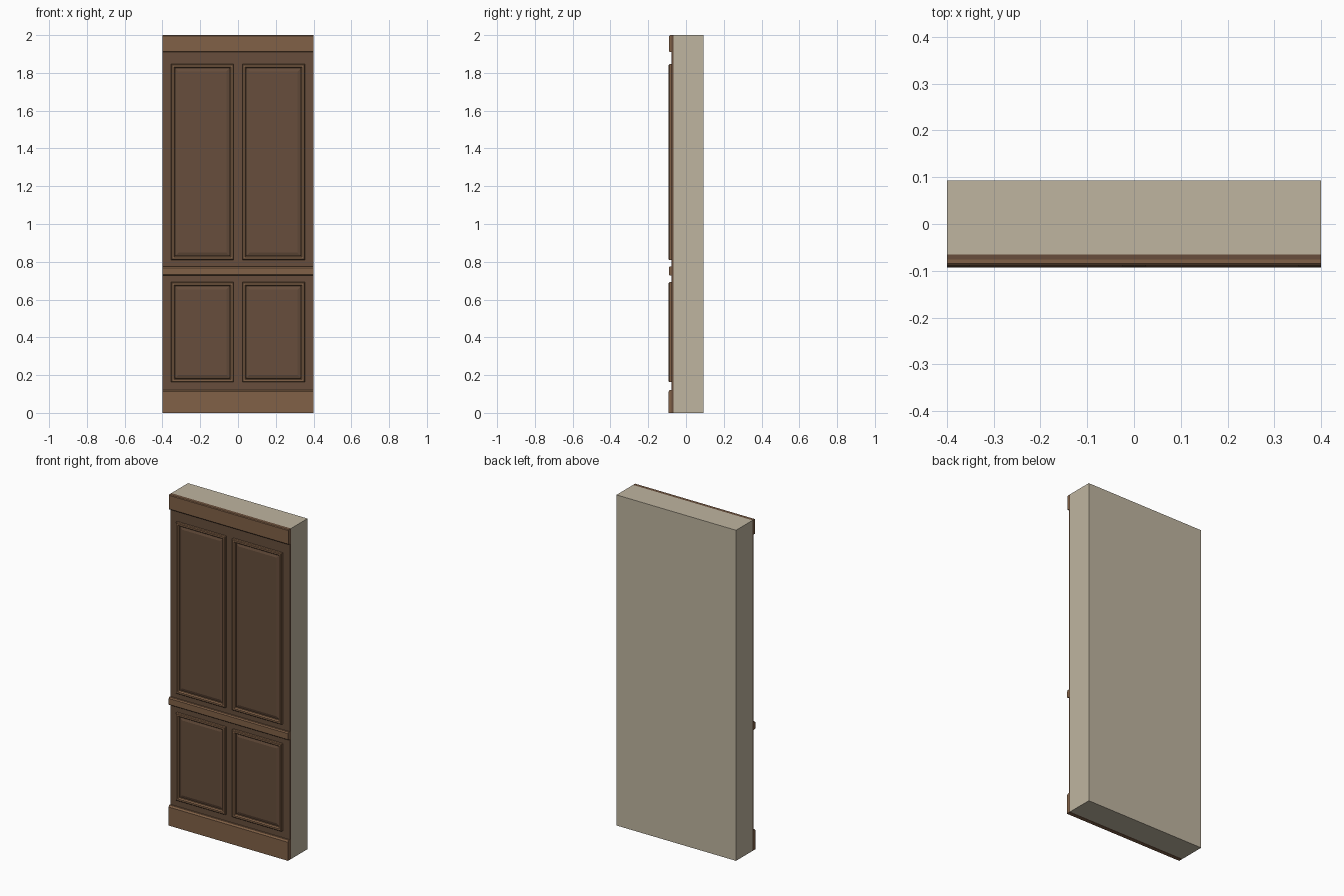
import bpy, bmesh

if "Cube" in bpy.data.objects:
    bpy.data.objects.remove(bpy.data.objects["Cube"])

def material(name, rgb):
    m = bpy.data.materials.new(name)
    m.diffuse_color = (*rgb, 1)
    m.use_nodes = True
    m.node_tree.nodes["Principled BSDF"].inputs["Base Color"].default_value = m.diffuse_color
    return m

PLASTER = material("plaster", (0.52, 0.46, 0.35))
DARK = material("dark_wood", (0.135, 0.076, 0.045))
TRIM = material("trim_wood", (0.22, 0.12, 0.063))
WALL_Y = -0.065
BOARD_Y = -0.076

def finish(name, bm, mat):
    bmesh.ops.recalc_face_normals(bm, faces=bm.faces)
    me = bpy.data.meshes.new(name)
    bm.to_mesh(me)
    bm.free()
    me.materials.append(mat)
    ob = bpy.data.objects.new(name, me)
    bpy.context.collection.objects.link(ob)
    return ob

def rail(name, profile, mat, half=0.4):
    """Extrude a closed (y, z) profile along x."""
    bm = bmesh.new()
    f = bm.faces.new([bm.verts.new((-half, y, z)) for y, z in profile])
    ext = bmesh.ops.extrude_face_region(bm, geom=[f])["geom"]
    for v in ext:
        if isinstance(v, bmesh.types.BMVert):
            v.co.x = half
    return finish(name, bm, mat)

def box(y0, y1, z0, z1):
    return [(y0, z0), (y1, z0), (y1, z1), (y0, z1)]

def rings(name, rect, profile, mat, closed):
    """Sweep (inset, y) steps round a rectangle; closed joins last to first."""
    x0, x1, z0, z1 = rect
    bm = bmesh.new()
    loops = [[bm.verts.new(p) for p in ((x0+d, y, z0+d), (x1-d, y, z0+d),
                                        (x1-d, y, z1-d), (x0+d, y, z1-d))]
             for d, y in profile]
    pairs = list(zip(loops, loops[1:]))
    if closed:
        pairs.append((loops[-1], loops[0]))
    else:
        bm.faces.new(loops[0])
        bm.faces.new(loops[-1])
    for a, b in pairs:
        for i in range(4):
            j = (i + 1) % 4
            bm.faces.new((a[i], a[j], b[j], b[i]))
    return finish(name, bm, mat)

# wall core and wood backing
rail("wall_core", box(WALL_Y, 0.093, 0, 2), PLASTER)
rail("backing_board", box(BOARD_Y, WALL_Y, 0, 2), DARK)

# horizontal mouldings with chamfered edges
B = BOARD_Y
rail("baseboard", [(B, 0), (-0.093, 0), (-0.093, 0.112), (-0.086, 0.122), (B, 0.122)], TRIM)
rail("chair_rail", [(B, 0.728), (-0.087, 0.728), (-0.091, 0.732), (-0.091, 0.768),
                    (-0.086, 0.775), (B, 0.775)], TRIM)
rail("top_rail", [(B, 1.91), (-0.086, 1.91), (-0.089, 1.914), (-0.089, 1.996),
                  (-0.085, 2), (B, 2)], TRIM)

# framed raised panels: two columns, two rows
FRAME = [(0, B), (0, -0.088), (0.004, -0.092), (0.014, -0.092), (0.02, -0.085), (0.02, B)]
FIELD = [(0.02, B), (0.022, -0.078), (0.038, -0.083)]
for row, z0, z1 in (("lower", 0.163, 0.692), ("upper", 0.81, 1.846)):
    for side, x0, x1 in (("left", -0.354, -0.023), ("right", 0.023, 0.354)):
        rect = (x0, x1, z0, z1)
        rings(f"{row}_{side}_frame", rect, FRAME, TRIM, True)
        rings(f"{row}_{side}_panel", rect, FIELD, DARK, False)
